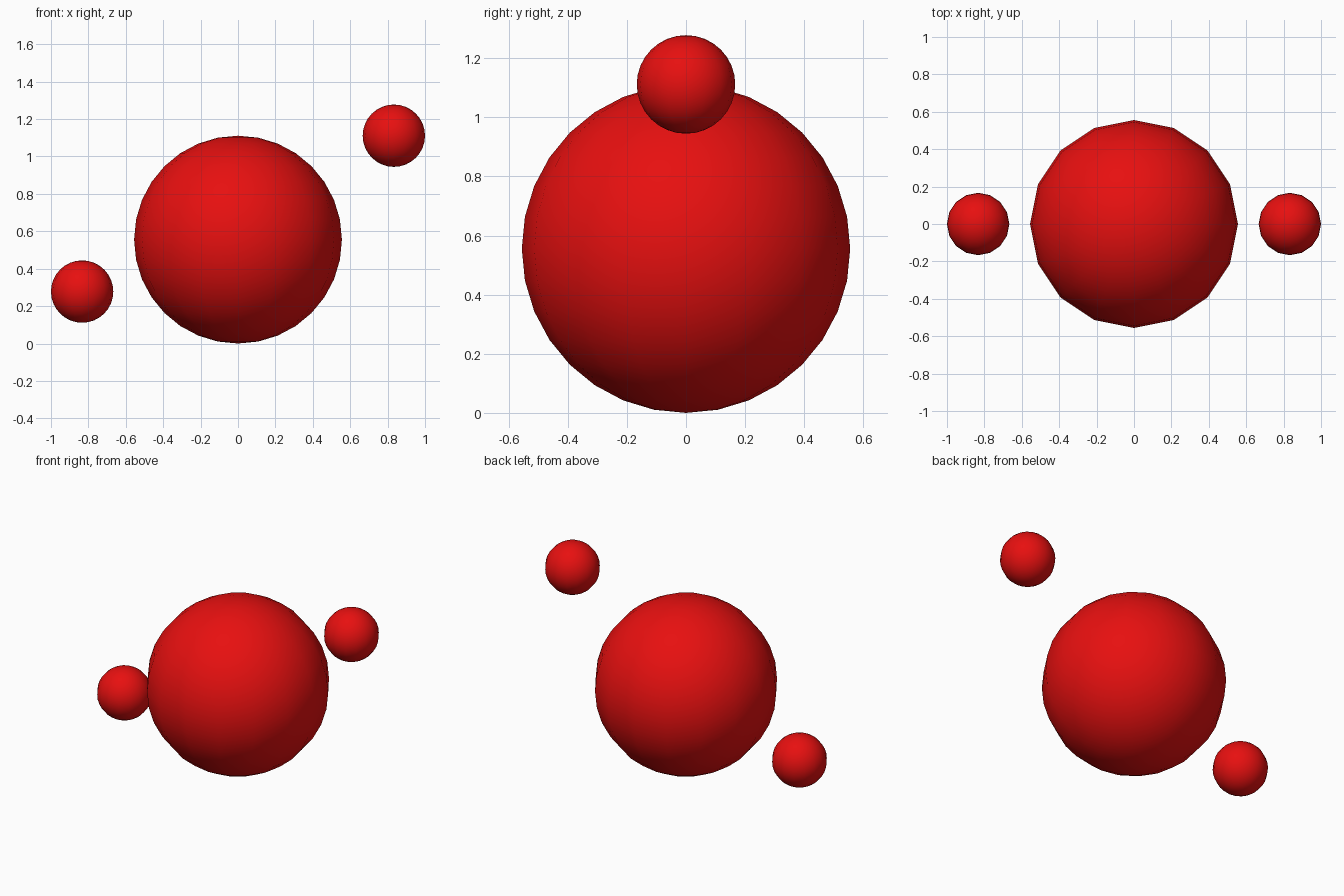
import bpy

if "Cube" in bpy.data.objects:
    bpy.data.objects.remove(bpy.data.objects["Cube"])

red = bpy.data.materials.new("red")
red.diffuse_color = (0.8, 0.005, 0.005, 1)
red.use_nodes = True
red.node_tree.nodes["Principled BSDF"].inputs["Base Color"].default_value = red.diffuse_color


def ball(name, radius, x, z):
    bpy.ops.mesh.primitive_uv_sphere_add(segments=16, ring_count=16,
                                         radius=radius, location=(x, 0, z))
    obj = bpy.context.object
    obj.name = name
    obj.data.materials.append(red)
    bpy.ops.object.shade_smooth()
    return obj


# Large central ball resting on the ground
R = 5 / 9
ball("large_ball", R, 0, R)

# Two small balls, low on the left and high on the right
r = 1 / 6
ball("low_small_ball", r, -5 / 6, R / 2)
ball("high_small_ball", r, 5 / 6, 2 * R)
